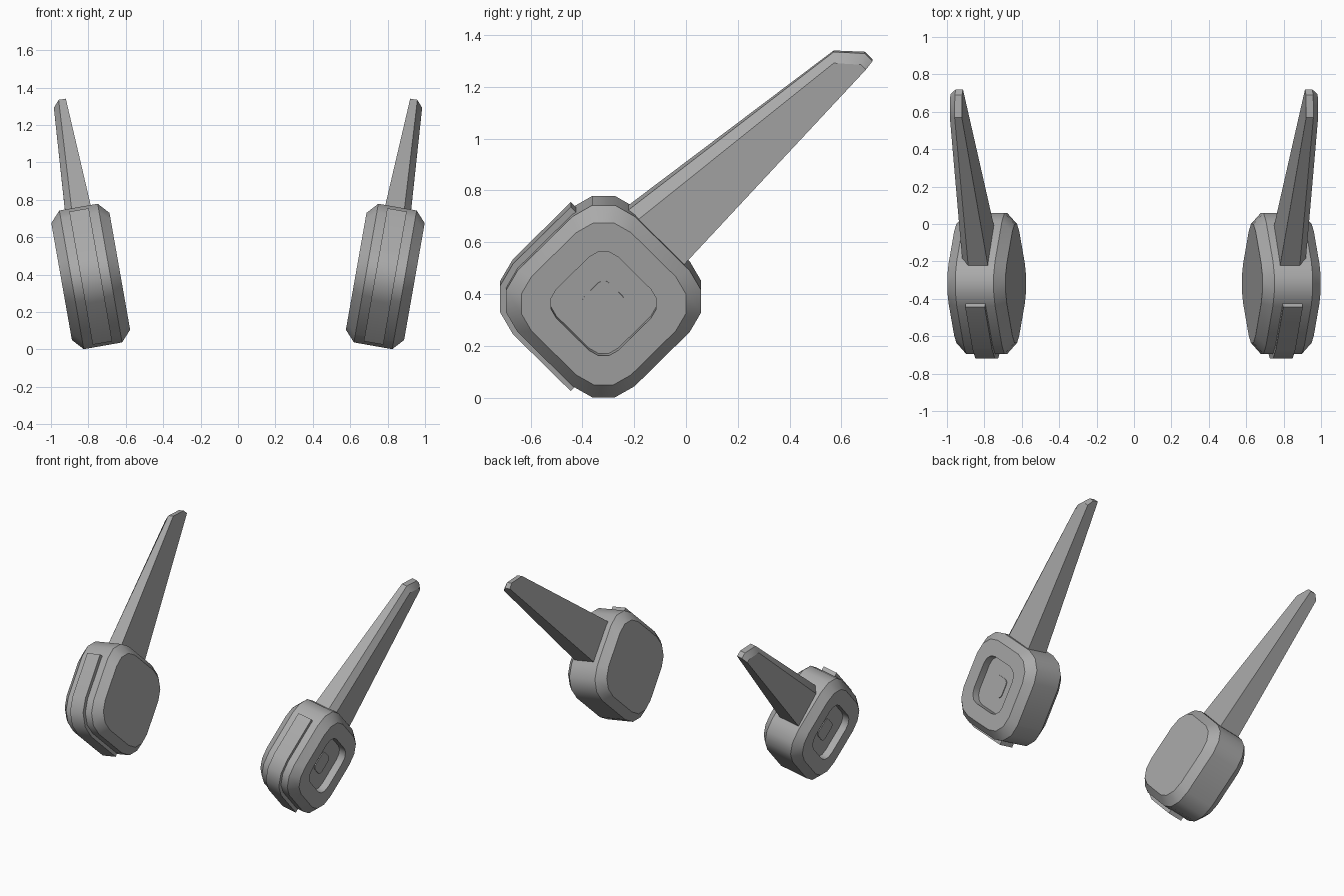
import bpy, bmesh
from math import sin, cos, radians, sqrt
from mathutils import Matrix, Vector

cube = bpy.data.objects.get("Cube")
if cube:
    bpy.data.objects.remove(cube, do_unlink=True)

# Single grey material
grey = bpy.data.materials.new("mid_grey")
grey.use_nodes = True
colour = (0.4, 0.4, 0.4, 1)
grey.diffuse_color = colour
grey.node_tree.nodes["Principled BSDF"].inputs["Base Color"].default_value = colour

# Pod frame: local x is the outward axis, leaning down
FRAME = Matrix.Translation((0.7875, -0.318, 0.39)) @ Matrix.Rotation(radians(10), 4, 'Y')


def diamond(a, r):
    """Rounded square standing on a corner: half side a, corner radius r."""
    pts = []
    for corner in range(0, 360, 90):
        t = radians(corner)
        d = (a - r) * sqrt(2)
        for step in range(4):
            s = radians(corner - 45 + 30 * step)
            pts.append((d * cos(t) + r * cos(s), d * sin(t) + r * sin(s)))
    return pts


def layer(x, outline):
    return [(x, y, z) for y, z in outline]


def loft(name, layers):
    """Skin a stack of matching outlines, cap both ends and mirror to the other side."""
    bm = bmesh.new()
    rings = [[bm.verts.new(FRAME @ Vector(p)) for p in ring] for ring in layers]
    n = len(rings[0])
    for lo, hi in zip(rings, rings[1:]):
        for i in range(n):
            j = (i + 1) % n
            bm.faces.new((lo[i], lo[j], hi[j], hi[i]))
    bm.faces.new(rings[0][::-1])
    bm.faces.new(rings[-1])
    bmesh.ops.recalc_face_normals(bm, faces=bm.faces)
    mesh = bpy.data.meshes.new(name)
    bm.to_mesh(mesh)
    bm.free()
    mesh.materials.append(grey)
    obj = bpy.data.objects.new(name, mesh)
    bpy.context.collection.objects.link(obj)
    bpy.ops.object.select_all(action='DESELECT')
    obj.select_set(True)
    bpy.context.view_layer.objects.active = obj
    bpy.ops.object.shade_smooth_by_angle(angle=radians(35))
    mirror = obj.modifiers.new("both_sides", 'MIRROR')
    mirror.use_axis[0] = True
    return obj


# Pod body with chamfered rims and a recess in the outer face
face, rim, recess = diamond(0.272, 0.15), diamond(0.32, 0.17), diamond(0.169, 0.08)
loft("pod_body", [layer(-0.158, face), layer(-0.104, rim), layer(0.104, rim),
                  layer(0.158, face), layer(0.158, recess), layer(0.108, recess)])

# Small panel on the recess floor
panel = diamond(0.067, 0.03)
loft("recess_panel", [layer(0.105, panel), layer(0.113, panel)])


# Raised strip wrapping the front corner
def front_path(a, r):
    path = diamond(a, r)[7:13]
    e = 0.011
    path[0] = (path[0][0] + e, path[0][1] + e)
    path[-1] = (path[-1][0] + e, path[-1][1] - e)
    return path


strip = front_path(0.345, 0.195) + front_path(0.31, 0.16)[::-1]
loft("front_strip", [layer(-0.053, strip), layer(0.053, strip)])

# Swept fin: base top, tip top, tip corner, tip low, base low
loft("fin", [
    [(-0.07, 0.038, 0.302), (-0.034, 0.888, 0.959), (-0.034, 1.008, 0.954),
     (-0.034, 1.038, 0.924), (-0.066, 0.258, 0.085)],
    [(0.042, 0.038, 0.302), (0.005, 0.888, 0.96), (0.005, 1.008, 0.954),
     (0.005, 1.038, 0.924), (0.042, 0.258, 0.085)],
    [(0.082, 0.058, 0.255), (0.0375, 0.888, 0.922), (0.0375, 0.993, 0.916),
     (0.0375, 1.013, 0.897), (0.094, 0.258, 0.085)],
])
